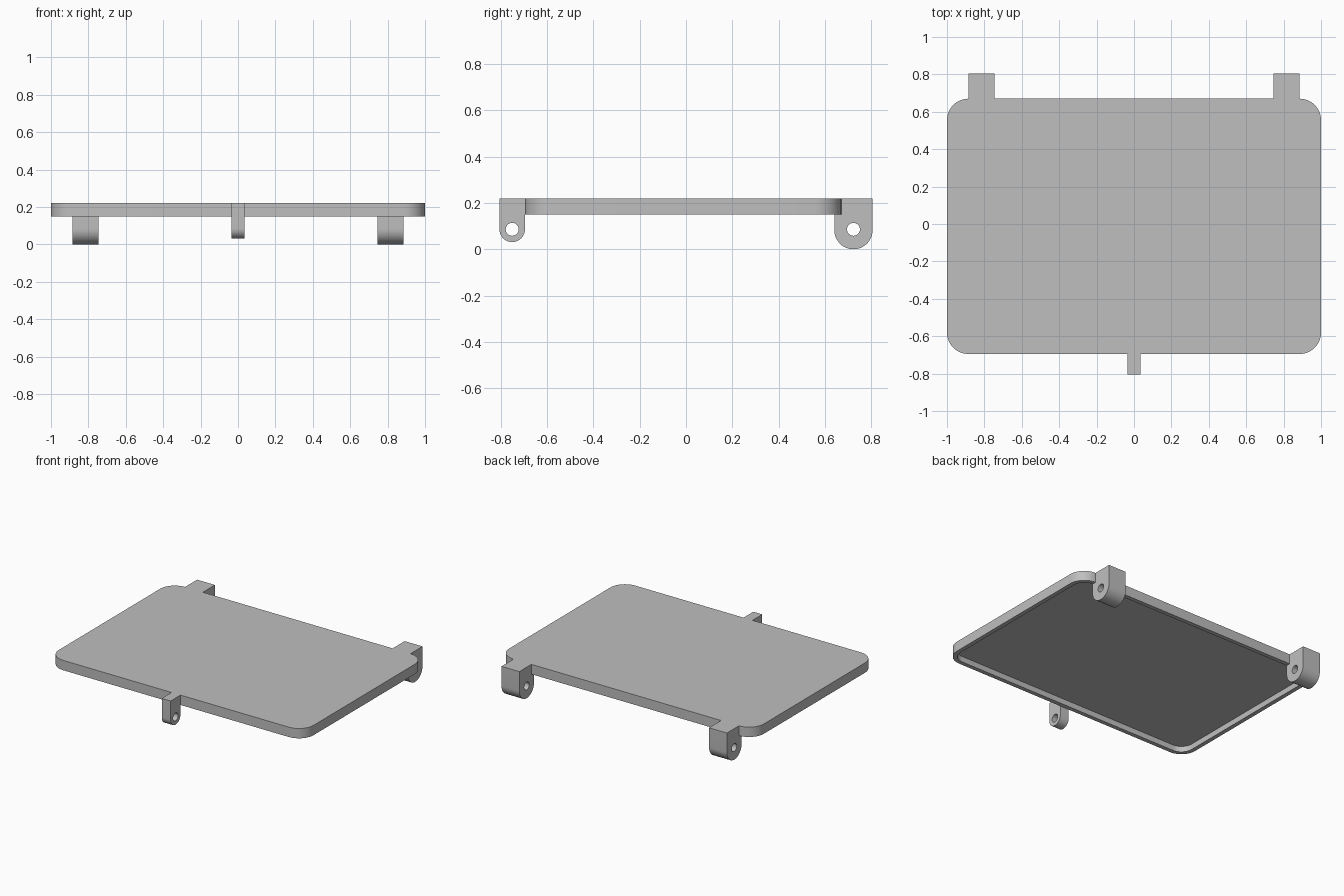
import bpy, bmesh, math
from mathutils import Matrix

if "Cube" in bpy.data.objects:
    bpy.data.objects.remove(bpy.data.objects["Cube"])

grey = bpy.data.materials.new("light_grey")
grey.diffuse_color = (0.52, 0.52, 0.52, 1)
grey.use_nodes = True
grey.node_tree.nodes["Principled BSDF"].inputs["Base Color"].default_value = grey.diffuse_color

X, Y0, Y1 = 1.0, -0.695, 0.67      # tray outline
Z0, ZF, Z1 = 0.15, 0.19, 0.22      # rim bottom, recess floor, top
WALL, R = 0.03, 0.115


def arc(cx, cy, r, a0, a1, n):
    return [(cx + r * math.cos(math.radians(a0 + (a1 - a0) * i / n)),
             cy + r * math.sin(math.radians(a0 + (a1 - a0) * i / n))) for i in range(n + 1)]


def rounded(inset):
    r = R - inset
    pts = []
    for cx, cy, a in ((X - R, Y1 - R, 0), (-X + R, Y1 - R, 90),
                      (-X + R, Y0 + R, 180), (X - R, Y0 + R, 270)):
        pts += arc(cx, cy, r, a, a + 90, 12)
    return pts


def finish(ob):
    ob.data.materials.clear()
    ob.data.materials.append(grey)
    bpy.ops.object.select_all(action='DESELECT')
    bpy.context.view_layer.objects.active = ob
    ob.select_set(True)
    bpy.ops.object.shade_smooth_by_angle(angle=math.radians(30))


# Tray: rounded plate, hollowed from below
bm = bmesh.new()
loops = [[bm.verts.new((x, y, z)) for x, y in rounded(i)]
         for i, z in ((0, Z1), (0, Z0), (WALL, Z0), (WALL, ZF))]
n = len(loops[0])
for a, b in zip(loops, loops[1:]):
    for i in range(n):
        j = (i + 1) % n
        bm.faces.new((a[i], b[i], b[j], a[j]))
bm.faces.new(loops[0])
bm.faces.new(loops[-1][::-1])
bmesh.ops.recalc_face_normals(bm, faces=bm.faces)
me = bpy.data.meshes.new("tray")
bm.to_mesh(me)
bm.free()
tray = bpy.data.objects.new("tray", me)
bpy.context.collection.objects.link(tray)
finish(tray)


# Lugs: profile in the y-z plane with a pin hole, extruded along x
def lug(name, x, width, outline, hole):
    cu = bpy.data.curves.new(name, 'CURVE')
    cu.dimensions, cu.fill_mode, cu.extrude = '2D', 'BOTH', width / 2
    for pts in (outline, hole):
        sp = cu.splines.new('POLY')
        sp.points.add(len(pts) - 1)
        for p, (u, v) in zip(sp.points, pts):
            p.co = (u, v, 0, 1)
        sp.use_cyclic_u = True
    tmp = bpy.data.objects.new(name + "_curve", cu)
    bpy.context.collection.objects.link(tmp)
    bpy.context.view_layer.update()
    mesh = bpy.data.meshes.new_from_object(tmp.evaluated_get(bpy.context.evaluated_depsgraph_get()))
    bpy.data.objects.remove(tmp)
    mesh.transform(Matrix(((0, 0, 1, x), (1, 0, 0, 0), (0, 1, 0, 0), (0, 0, 0, 1))))
    b = bmesh.new()
    b.from_mesh(mesh)
    bmesh.ops.remove_doubles(b, verts=b.verts, dist=1e-5)
    bmesh.ops.recalc_face_normals(b, faces=b.faces)
    b.to_mesh(mesh)
    b.free()
    ob = bpy.data.objects.new(name, mesh)
    bpy.context.collection.objects.link(ob)
    finish(ob)


def hole(y):
    return arc(y, 0.086, 0.028, 0, 345, 23)


# Back hinge lugs wrap under the rim
back = ([(0.805, Z1), (Y1, Z1), (Y1, Z0), (0.64, Z0)]
        + arc(0.7225, 0.0825, 0.0825, 180, 360, 24))
for side, s in (("left", -1), ("right", 1)):
    lug("back_lug_" + side, s * 0.815, 0.14, back, hole(0.7225))

# Front latch lug
front = [(Y0, Z1), (-0.805, Z1)] + arc(-0.75, 0.086, 0.055, 180, 360, 24)
lug("front_lug", 0, 0.07, front, hole(-0.75))
